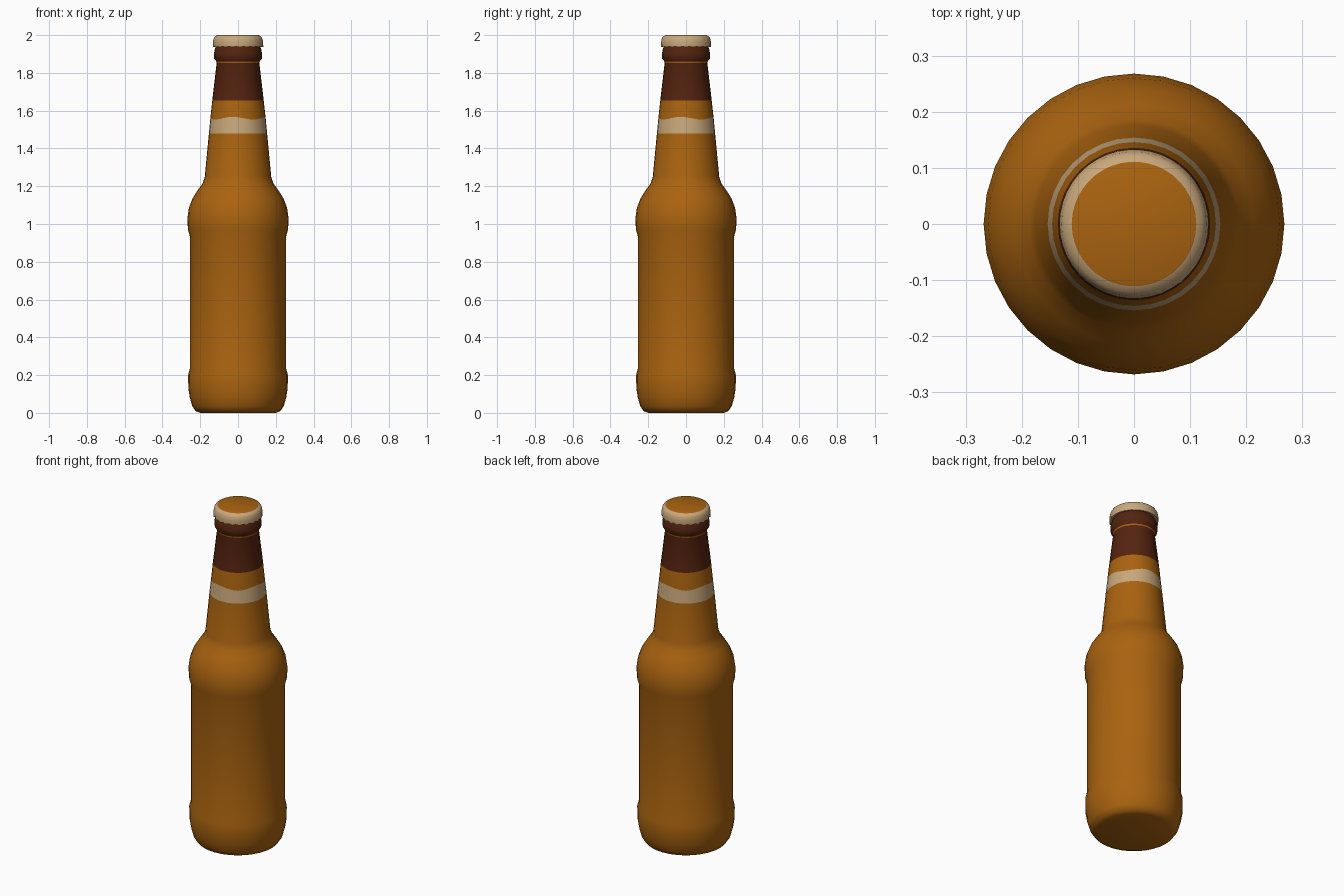
import bpy
import bmesh
from math import cos, sin, pi

SIDES = 32
cube = bpy.data.objects.get("Cube")
if cube:
    bpy.data.objects.remove(cube, do_unlink=True)


def material(name, colour):
    mat = bpy.data.materials.new(name)
    mat.use_nodes = True
    mat.diffuse_color = (*colour, 1)
    mat.node_tree.nodes["Principled BSDF"].inputs["Base Color"].default_value = (*colour, 1)
    return mat


amber = material("amber", (0.40, 0.125, 0.005))
cream = material("cream", (0.58, 0.39, 0.20))
brown = material("dark_brown", (0.09, 0.017, 0.005))
mats = [amber, cream, brown]


def lathe(name, profile, sides, pick, warp=None):
    """Spin (radius, z) points; pick(z) gives the material slot of each band."""
    bm = bmesh.new()
    rings = []
    for r, z in profile:
        ring = []
        for i in range(sides):
            a = 2 * pi * i / sides
            rr, zz = warp(r, z, a, i) if warp else (r, z)
            ring.append(bm.verts.new((rr * cos(a), rr * sin(a), zz)))
        rings.append(ring)
    for k in range(len(rings) - 1):
        low, high = rings[k], rings[k + 1]
        slot = pick((profile[k][1] + profile[k + 1][1]) / 2)
        for i in range(sides):
            j = (i + 1) % sides
            bm.faces.new((low[i], low[j], high[j], high[i])).material_index = slot
    bm.faces.new(rings[0][::-1]).material_index = pick(profile[0][1])
    bm.faces.new(rings[-1]).material_index = pick(profile[-1][1])
    mesh = bpy.data.meshes.new(name)
    bm.to_mesh(mesh)
    bm.free()
    obj = bpy.data.objects.new(name, mesh)
    bpy.context.collection.objects.link(obj)
    for mat in mats:
        mesh.materials.append(mat)
    bpy.ops.object.select_all(action="DESELECT")
    obj.select_set(True)
    bpy.context.view_layer.objects.active = obj
    bpy.ops.object.shade_smooth_by_angle(angle=pi / 3.5)
    return obj


# Bottle: foot, straight body, round shoulder, tapered neck, lip ring
bottle_profile = [
    (0.20, 0), (0.225, 0.01), (0.242, 0.035), (0.255, 0.08), (0.263, 0.13),
    (0.264, 0.20), (0.255, 0.235), (0.255, 0.935), (0.265, 0.97),
    (0.268, 1.03), (0.26, 1.085), (0.241, 1.135), (0.213, 1.18),
    (0.187, 1.215), (0.176, 1.25), (0.154, 1.48), (0.146, 1.56),
    (0.136, 1.655), (0.113, 1.853), (0.115, 1.861), (0.126, 1.875),
    (0.128, 1.90), (0.123, 1.925), (0.115, 1.945), (0.112, 1.96),
]


def bottle_colour(z):
    if 1.48 < z < 1.56:
        return 1
    if 1.56 < z < 1.655 or z < 1.48 or 1.853 < z < 1.861:
        return 0
    return 2


def wavy_label(r, z, a, i):
    # Gently wavy upper edge of the neck label
    return (r, z + 0.007 * cos(4 * a + pi / 4)) if z == 1.56 else (r, z)


lathe("bottle", bottle_profile, SIDES, bottle_colour, wavy_label)

# Crown cap: crimped skirt and flat coloured top
cap_profile = [(0.122, 1.938), (0.134, 1.936), (0.133, 1.96), (0.129, 1.982),
               (0.122, 1.993), (0.111, 1.999), (0.109, 2.0)]


def crimp(r, z, a, i):
    return (r - 0.005 * (i % 2), z + 0.004 * (i % 2)) if z < 1.95 else (r, z)


lathe("bottle_cap", cap_profile, 42, lambda z: 0 if z > 1.9992 else 1, crimp)
